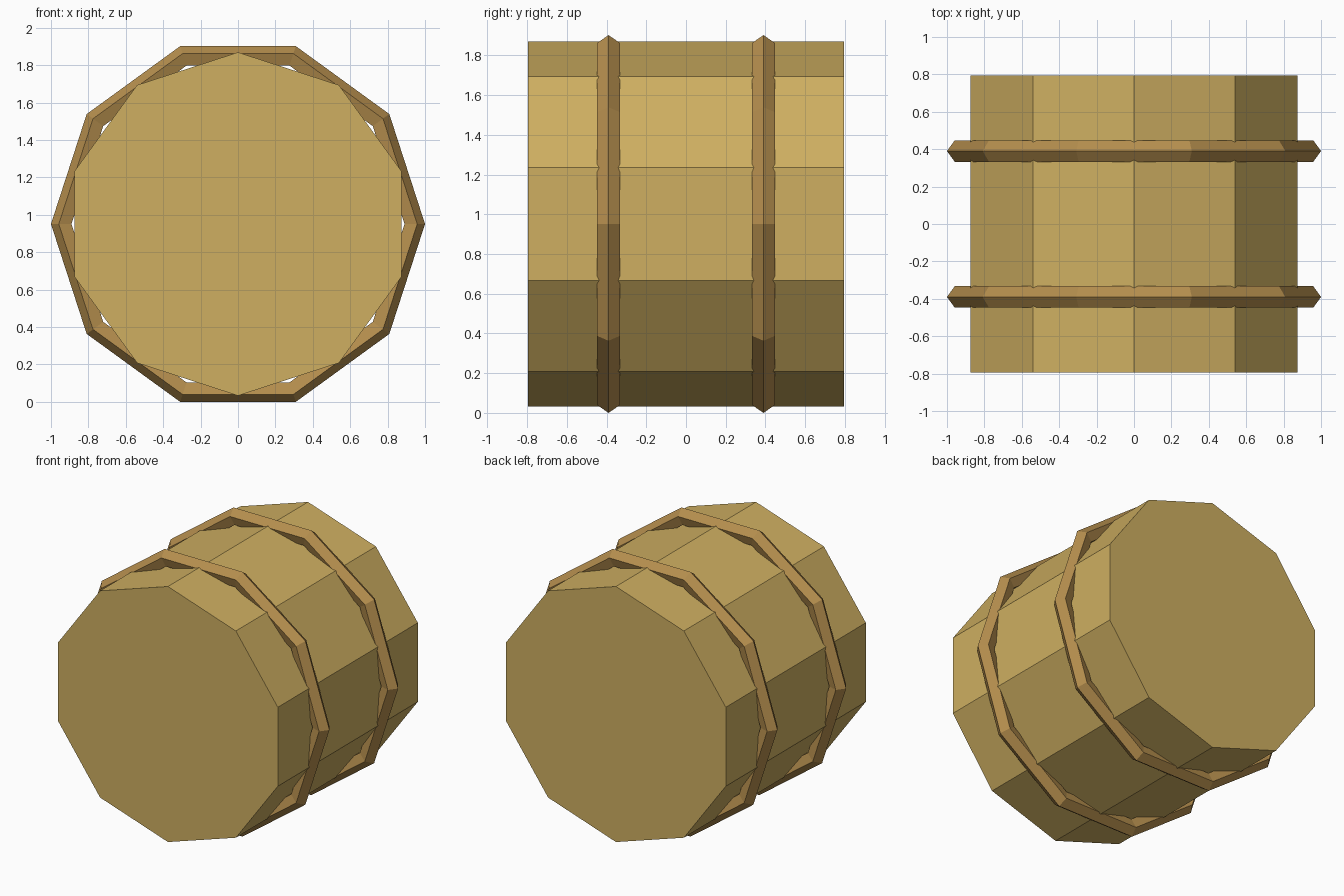
import bpy
from math import radians

if "Cube" in bpy.data.objects:
    bpy.data.objects.remove(bpy.data.objects["Cube"])

CENTRE_Z = 0.951
LYING = (radians(90), 0, 0)


def material(name, colour):
    mat = bpy.data.materials.new(name)
    mat.diffuse_color = (*colour, 1)
    mat.use_nodes = True
    mat.node_tree.nodes["Principled BSDF"].inputs["Base Color"].default_value = mat.diffuse_color
    return mat


def finish(name, mat):
    obj = bpy.context.object
    obj.name = name
    obj.data.materials.append(mat)


wood = material("pale_wood", (0.62, 0.43, 0.12))
band = material("brown_band", (0.46, 0.27, 0.075))

# Ten-sided barrel body lying along y
bpy.ops.mesh.primitive_cylinder_add(vertices=10, radius=0.918, depth=1.59,
                                    location=(0, 0, CENTRE_Z), rotation=LYING)
finish("barrel_body", wood)

# Two hoops with five-sided cross-section, ridge pointing outward
for name, y in (("front_hoop", -0.39), ("back_hoop", 0.39)):
    bpy.ops.mesh.primitive_torus_add(major_segments=10, minor_segments=5,
                                     major_radius=0.9395, minor_radius=0.0605,
                                     location=(0, y, CENTRE_Z), rotation=LYING)
    finish(name, band)
    bpy.ops.object.shade_flat()
